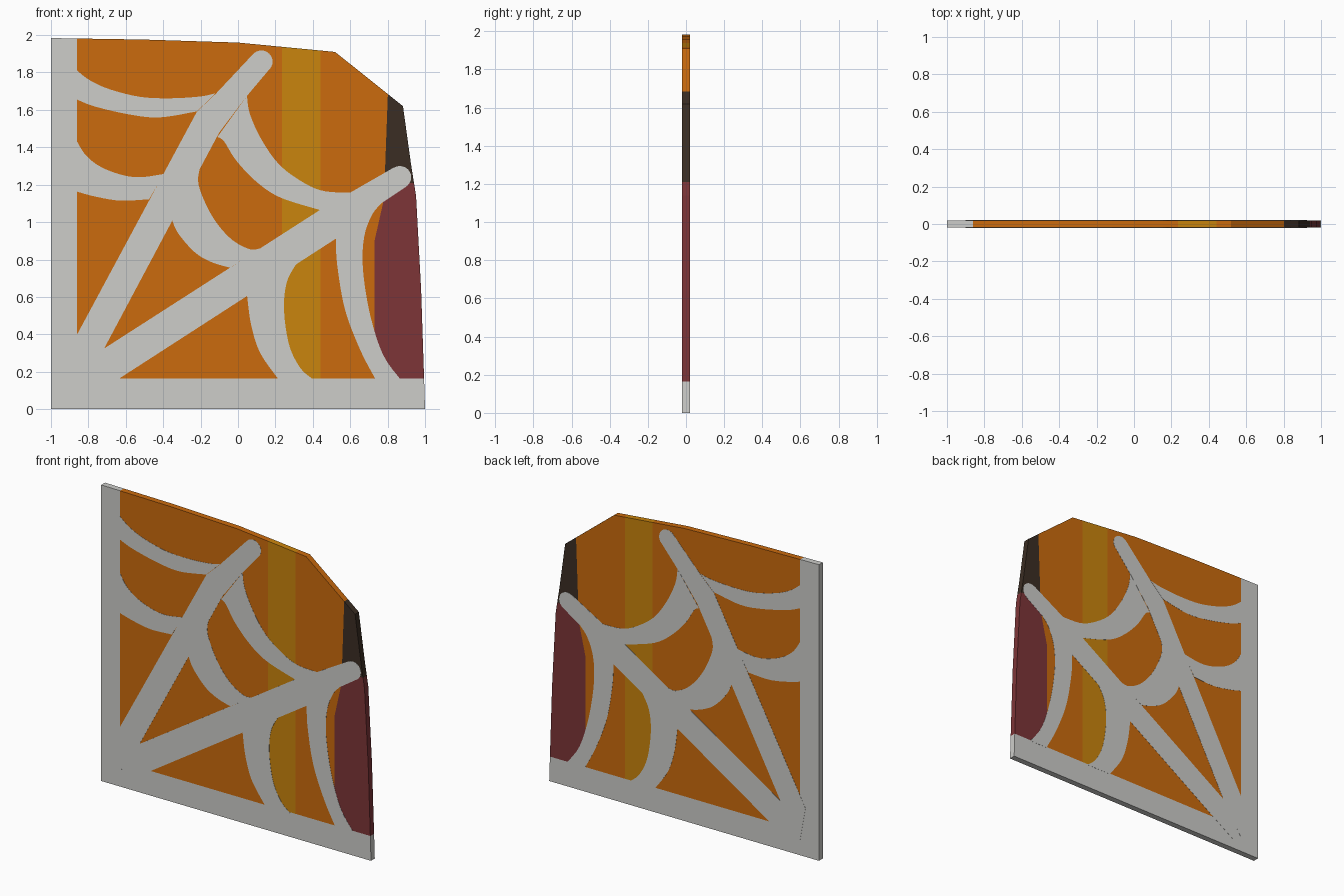
import bpy, bmesh, math
from mathutils import Vector

if "Cube" in bpy.data.objects:
    bpy.data.objects.remove(bpy.data.objects["Cube"])

HALF = 0.02      # half thickness of the panel
LIFT = 0.001     # web plate thickness


def material(name, rgb):
    m = bpy.data.materials.new(name)
    m.diffuse_color = (*rgb, 1)
    m.use_nodes = True
    m.node_tree.nodes["Principled BSDF"].inputs["Base Color"].default_value = m.diffuse_color
    return m


MATS = [material("pale grey", (0.61, 0.61, 0.59)),
        material("orange", (0.60, 0.147, 0.004)),
        material("gold", (0.59, 0.233, 0.004)),
        material("maroon", (0.205, 0.035, 0.039)),
        material("dark brown", (0.044, 0.027, 0.017))]


def finish(bm, name, mats):
    bmesh.ops.recalc_face_normals(bm, faces=bm.faces)
    me = bpy.data.meshes.new(name)
    bm.to_mesh(me)
    bm.free()
    for m in mats:
        me.materials.append(m)
    ob = bpy.data.objects.new(name, me)
    bpy.context.collection.objects.link(ob)
    return ob


# Panel: extruded outline, cut along the colour boundaries
outline = [(-1, 0), (1, 0), (0.995, 0.16), (0.979, 0.64), (0.952, 1.14), (0.925, 1.31),
           (0.882, 1.62), (0.519, 1.91), (0, 1.96), (-0.5, 1.976), (-1, 1.984)]
bm = bmesh.new()
face = bm.faces.new([bm.verts.new((x, -HALF, z)) for x, z in outline])
ext = bmesh.ops.extrude_face_region(bm, geom=[face])
bmesh.ops.translate(bm, vec=(0, 2 * HALF, 0),
                    verts=[v for v in ext["geom"] if isinstance(v, bmesh.types.BMVert)])
cuts = [((-0.86, 0), (1, 0)), ((0.235, 0), (1, 0)), ((0.44, 0), (1, 0)), ((0.73, 0), (1, 0)),
        ((0, 0.165), (0, 1)), ((0, 1.21), (0, 1)),
        ((0.73, 0.9), (1, -0.225)), ((0.787, 1.3), (1, -0.037))]
for (x, z), (nx, nz) in cuts:
    bmesh.ops.bisect_plane(bm, geom=bm.verts[:] + bm.edges[:] + bm.faces[:], dist=1e-6,
                           plane_co=(x, 0, z), plane_no=(nx, 0, nz))
for f in bm.faces:
    c = f.calc_center_median()
    x, z = c.x, c.z
    if x < -0.86 or z < 0.165:
        f.material_index = 0
    elif z > 1.21 and x > 0.787 + 0.037 * (z - 1.3):
        f.material_index = 4
    elif z < 1.21 and x > max(0.73, 0.73 + 0.225 * (z - 0.9)):
        f.material_index = 3
    elif 0.235 < x < 0.44:
        f.material_index = 2
    else:
        f.material_index = 1
finish(bm, "window_panel", MATS)


# Web plates: ribbons between two edge lines, mirrored to both sides of the panel
def resample(pts, n, smooth):
    p = [Vector(q) for q in pts]
    out = []
    for k in range(n + 1):
        t = k / n * (len(p) - 1)
        i = min(int(t), len(p) - 2)
        u = t - i
        b, c = p[i], p[i + 1]
        if smooth:
            a, d = p[max(i - 1, 0)], p[min(i + 2, len(p) - 1)]
            out.append(0.5 * (2 * b + (c - a) * u + (2 * a - 5 * b + 4 * c - d) * u * u
                              + (3 * b - a - 3 * c + d) * u ** 3))
        else:
            out.append(b.lerp(c, u))
    return out


def plates(name, rows):
    """Solid plates on front and back from matching rows of edge points."""
    bm = bmesh.new()
    for side in (-1, 1):
        grid = [[bm.verts.new((q[0], side * (HALF - 0.0005), q[1])) for q in row] for row in rows]
        faces = []
        if len(grid) == 1:
            faces.append(bm.faces.new(grid[0]))
        else:
            a, b = grid
            for i in range(len(a) - 1):
                faces.append(bm.faces.new((a[i], a[i + 1], b[i + 1], b[i])))
        ext = bmesh.ops.extrude_face_region(bm, geom=faces, use_keep_orig=True)
        bmesh.ops.translate(bm, vec=(0, side * (LIFT + 0.0005), 0),
                            verts=[v for v in ext["geom"] if isinstance(v, bmesh.types.BMVert)])
    finish(bm, name, MATS[:1])


def ribbon(name, edge_a, edge_b, smooth=True):
    n = 24 if smooth else len(edge_a) - 1
    plates(name, [resample(edge_a, n, smooth), resample(edge_b, n, smooth)])


def disc(name, x, z, r):
    plates(name, [[(x + r * math.cos(math.tau * i / 24), z + r * math.sin(math.tau * i / 24))
                   for i in range(24)]])


# Straight spokes from the lower left corner, with round tips
ribbon("steep_spoke", [(-0.9, 0.325), (-0.86, 0.40), (-0.22, 1.59), (-0.118, 1.687), (0.082, 1.9)],
       [(-0.86, 0.1), (-0.71, 0.335), (-0.10, 1.48), (0.048, 1.675), (0.17, 1.82)], False)
disc("steep_spoke_tip", 0.125, 1.858, 0.06)
ribbon("shallow_spoke", [(-0.86, 0.24), (-0.71, 0.328), (0.438, 1.065), (0.60, 1.158), (0.835, 1.293)],
       [(-0.8, 0.06), (-0.63, 0.167), (0.524, 0.912), (0.77, 1.103), (0.9, 1.19)], False)
disc("shallow_spoke_tip", 0.866, 1.24, 0.06)
plates("corner_web", [[(-0.87, 0.15), (-0.63, 0.165), (-0.71, 0.328), (-0.86, 0.40)]])

# Curved strands hanging between the spokes and the frame
ribbon("upper_outer_strand",
       [(-0.86, 1.81), (-0.79, 1.757), (-0.685, 1.71), (-0.524, 1.67), (-0.364, 1.662),
        (-0.2, 1.672), (-0.118, 1.69)],
       [(-0.86, 1.655), (-0.765, 1.618), (-0.578, 1.575), (-0.417, 1.56), (-0.22, 1.592)])
ribbon("upper_inner_strand",
       [(-0.86, 1.43), (-0.813, 1.357), (-0.738, 1.298), (-0.63, 1.255), (-0.524, 1.24),
        (-0.395, 1.258)],
       [(-0.86, 1.163), (-0.765, 1.137), (-0.63, 1.115), (-0.476, 1.122)])
ribbon("middle_outer_strand",
       [(0.048, 1.675), (0.064, 1.577), (0.128, 1.437), (0.225, 1.303), (0.358, 1.207),
        (0.465, 1.165), (0.6, 1.158)],
       [(-0.11, 1.455), (-0.075, 1.432), (-0.01, 1.33), (0.096, 1.218), (0.225, 1.132),
        (0.438, 1.065)])
ribbon("middle_inner_strand",
       [(-0.19, 1.33), (-0.214, 1.223), (-0.176, 1.105), (-0.112, 0.993), (-0.027, 0.902),
        (0.064, 0.855), (0.12, 0.86)],
       [(-0.353, 1.013), (-0.32, 0.94), (-0.23, 0.838), (-0.139, 0.785), (-0.043, 0.757)])
ribbon("lower_outer_strand",
       [(0.524, 0.912), (0.53, 0.774), (0.572, 0.533), (0.652, 0.32), (0.735, 0.16)],
       [(0.77, 1.103), (0.717, 1.04), (0.674, 0.918), (0.668, 0.747), (0.706, 0.506),
        (0.775, 0.292), (0.868, 0.16)])
ribbon("lower_inner_strand",
       [(0.048, 0.612), (0.07, 0.452), (0.118, 0.302), (0.216, 0.16)],
       [(0.32, 0.79), (0.262, 0.682), (0.246, 0.533), (0.273, 0.345), (0.332, 0.222),
        (0.4, 0.16)])
